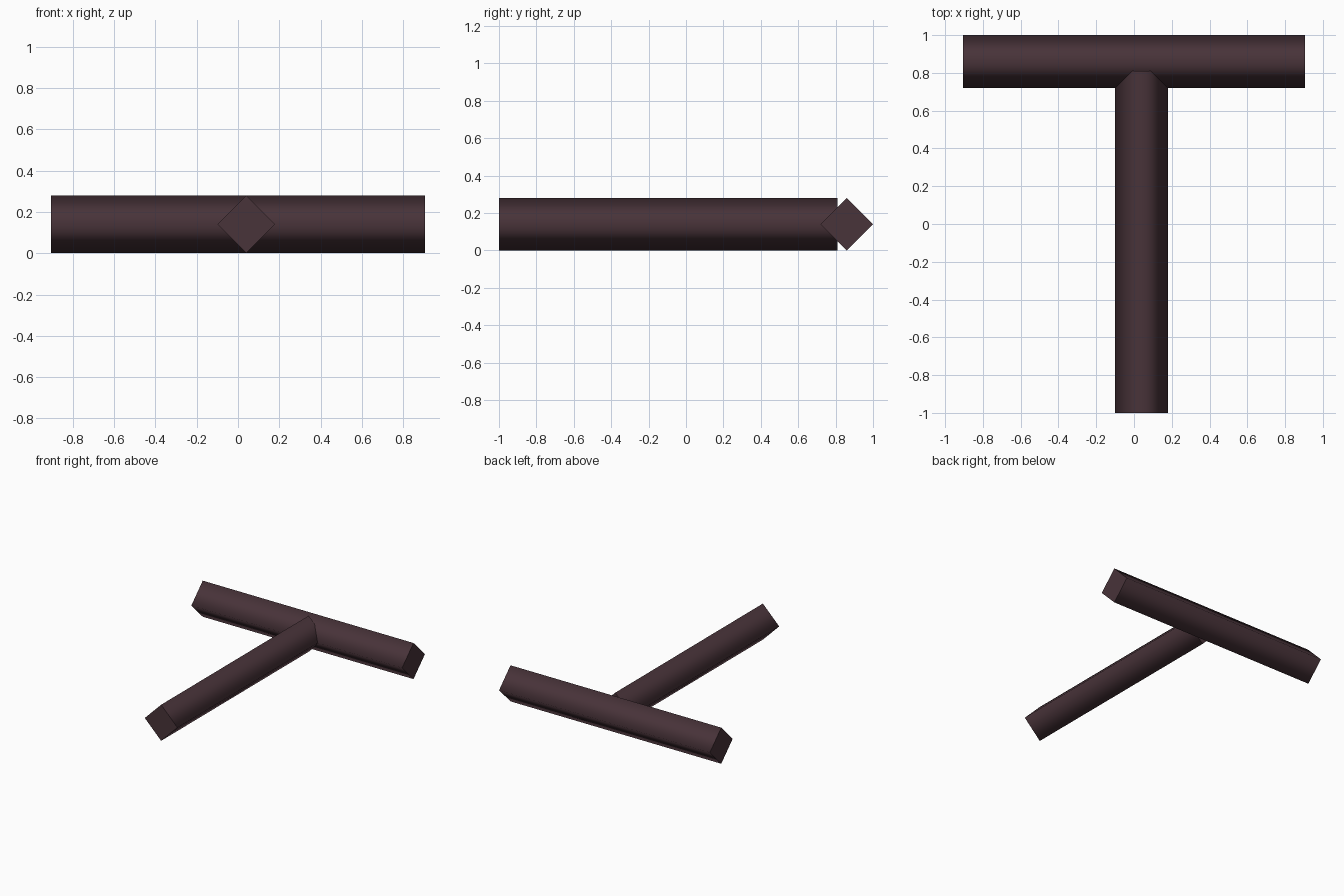
import bpy, bmesh, math
from mathutils import Matrix

if "Cube" in bpy.data.objects:
    bpy.data.objects.remove(bpy.data.objects["Cube"])

# Dark plum-brown wood
wood = bpy.data.materials.new("dark_brown_wood")
wood.diffuse_color = (0.065, 0.033, 0.041, 1)
wood.use_nodes = True
wood.node_tree.nodes["Principled BSDF"].inputs["Base Color"].default_value = wood.diffuse_color

R = 0.14  # half diagonal of the square beams


def beam(name, length, centre, axis):
    """Four-sided beam standing on an edge, smooth along the sides, flat ends."""
    bm = bmesh.new()
    bmesh.ops.create_cone(bm, cap_ends=True, segments=4, radius1=R, radius2=R, depth=length)
    # corners must point along the world axes
    if all(abs(v.co.x) > 0.01 and abs(v.co.y) > 0.01 for v in bm.verts):
        bmesh.ops.rotate(bm, verts=bm.verts, matrix=Matrix.Rotation(math.pi / 4, 3, 'Z'))
    for f in bm.faces:
        f.smooth = abs(f.normal.z) < 0.5
    for e in bm.edges:
        e.smooth = all(f.smooth for f in e.link_faces)
    turn = Matrix.Rotation(math.pi / 2, 4, 'Y' if axis == 'X' else 'X')
    bm.transform(Matrix.Translation(centre) @ turn)
    mesh = bpy.data.meshes.new(name)
    bm.to_mesh(mesh)
    bm.free()
    mesh.materials.append(wood)
    bpy.context.collection.objects.link(bpy.data.objects.new(name, mesh))


# Cross beam at the back, stem running to the front
beam("cross_beam", 1.81, (0, 0.86, R), 'X')
beam("stem_beam", 1.81, (0.04, -0.095, R), 'Y')
